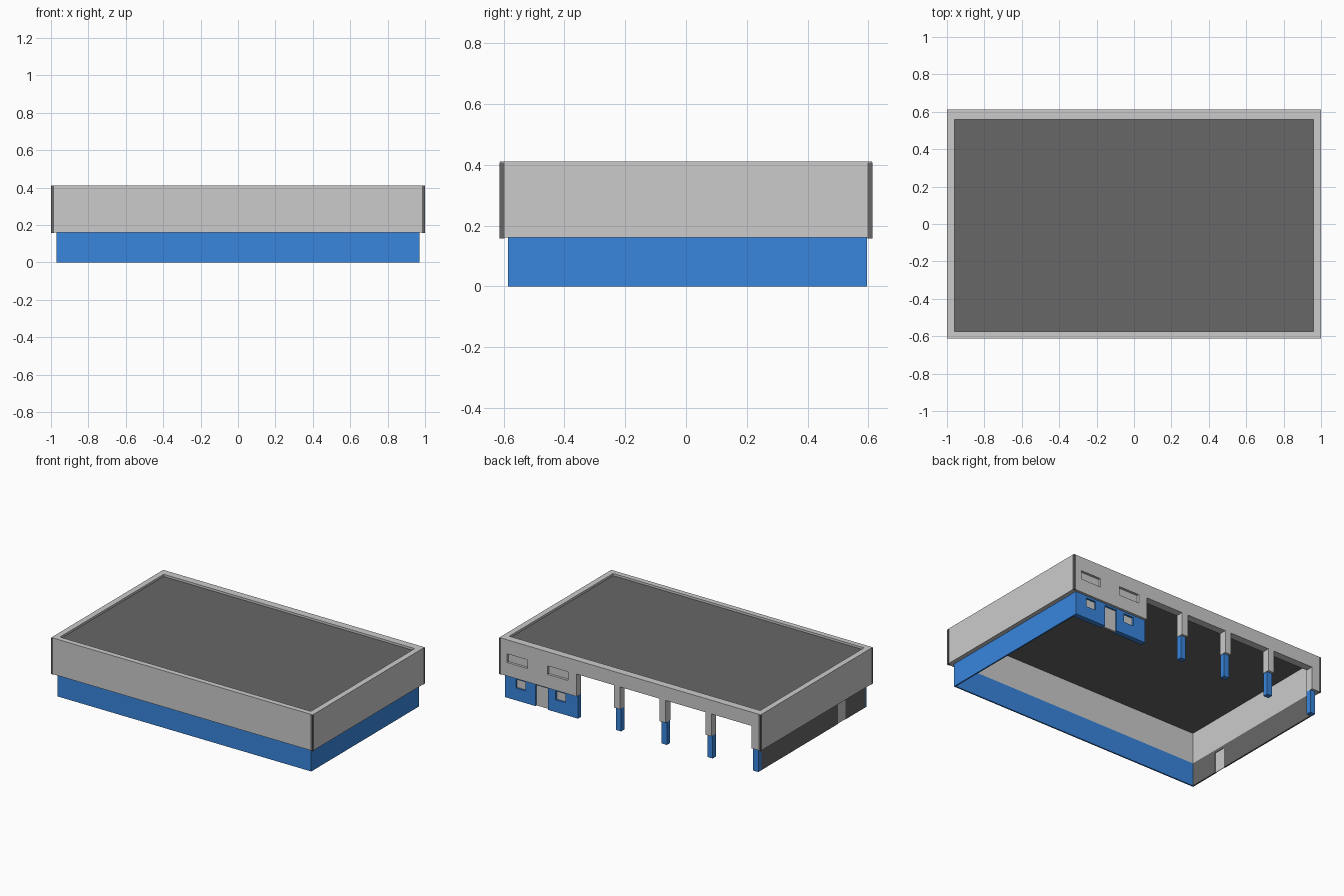
import bpy

if "Cube" in bpy.data.objects:
    bpy.data.objects.remove(bpy.data.objects["Cube"])


def material(name, rgb):
    m = bpy.data.materials.new(name)
    m.diffuse_color = (*rgb, 1)
    m.use_nodes = True
    m.node_tree.nodes["Principled BSDF"].inputs["Base Color"].default_value = m.diffuse_color
    return m


BLUE = material("blue_paint", (0.04, 0.24, 0.73))
DARK = material("dark_grey", (0.14, 0.135, 0.14))


def box(name, x, y, z, mat=None):
    """Box from (min, max) ranges on each axis."""
    bpy.ops.mesh.primitive_cube_add(size=1)
    o = bpy.context.object
    o.name = name
    lo = (x[0], y[0], z[0])
    size = (x[1] - x[0], y[1] - y[0], z[1] - z[0])
    for v in o.data.vertices:
        v.co = [lo[i] + (v.co[i] + 0.5) * size[i] for i in range(3)]
    if mat:
        o.data.materials.append(mat)
    return o


def cut(wall, x, y, z):
    """Cut a box-shaped opening through a wall."""
    c = box("cutter", x, y, z)
    c.hide_render = True
    m = wall.modifiers.new("opening", 'BOOLEAN')
    m.operation = 'DIFFERENCE'
    m.solver = 'EXACT'
    m.object = c
    bpy.context.view_layer.objects.active = wall
    bpy.ops.object.modifier_apply(modifier=m.name)
    bpy.data.objects.remove(c)


MID, TOP, HEAD = 0.16, 0.41, 0.315    # band bottom, parapet top, bay head
LOW, HIGH = (0, MID), (MID, TOP)
IN_F, IN_B = -0.575, 0.56             # inner faces of front and back walls

# Roof deck, sunk behind the parapet
box("roof", (-0.965, 0.965), (-0.58, 0.565), (0.375, 0.395), DARK)

# Lower walls
box("front_wall_lower", (-0.97, 0.97), (-0.585, IN_F), LOW, BLUE)
box("right_wall_lower", (0.96, 0.97), (IN_F, IN_B), LOW, BLUE)
left = box("left_wall_lower", (-0.97, -0.96), (IN_F, IN_B), LOW, DARK)

# Upper overhanging band on three sides
box("front_band", (-1, 1), (-0.612, IN_F), HIGH)
for side, s in (("right", 1), ("left", -1)):
    box(side + "_band", sorted((s * 0.96, s)), (IN_F, IN_B), HIGH)

# Back beam over the open bays
box("back_beam", (-1, 0.41), (IN_B, 0.612), (HEAD, TOP))
box("corner_pier_upper", (-1, -0.93), (IN_B, 0.612), (MID, HEAD))
box("corner_pier_lower", (-0.97, -0.93), (IN_B, 0.595), LOW, BLUE)

# Columns between the bays
for i in range(3):
    cx = 0.10 - 0.35 * i
    box("column_upper", (cx - 0.023, cx + 0.023), (IN_B, 0.612), (MID, HEAD))
    box("column_lower", (cx - 0.02, cx + 0.02), (IN_B, 0.595), LOW, BLUE)

# Closed office part of the back, with windows and door
upper = box("office_wall_upper", (0.41, 1), (IN_B, 0.612), HIGH)
lower = box("office_wall_lower", (0.41, 0.97), (IN_B, 0.595), LOW, BLUE)
for x in ((0.785, 0.94), (0.475, 0.63)):
    z = (0.253, 0.313)
    cut(upper, x, (0.5, 0.7), z)
    box("upper_window", x, (0.58, 0.595), z)
for x in ((0.81, 0.885), (0.505, 0.58)):
    z = (0.085, 0.145)
    cut(lower, x, (0.5, 0.7), z)
    box("lower_window", x, (0.568, 0.582), z)
cut(lower, (0.64, 0.735), (0.5, 0.7), (-0.1, 0.147))
box("office_door", (0.64, 0.735), (0.568, 0.582), (0, 0.147))

# Side door in the left wall
cut(left, (-1.1, -0.9), (-0.36, -0.275), (-0.1, 0.14))
box("side_door", (-0.967, -0.963), (-0.36, -0.275), (0, 0.14))

# Dark trims on the band corners
for sx in (-1, 1):
    for sy in (-1, 1):
        box("corner_trim", sorted((sx * 0.985, sx * 1.0)),
            sorted((sy * 0.598, sy * 0.6135)), (MID - 0.002, TOP - 0.003), DARK)
        o = bpy.context.object
        for v in o.data.vertices:      # slightly proud of the band
            if abs(v.co.x) > 0.99:
                v.co.x = sx * 1.0008
